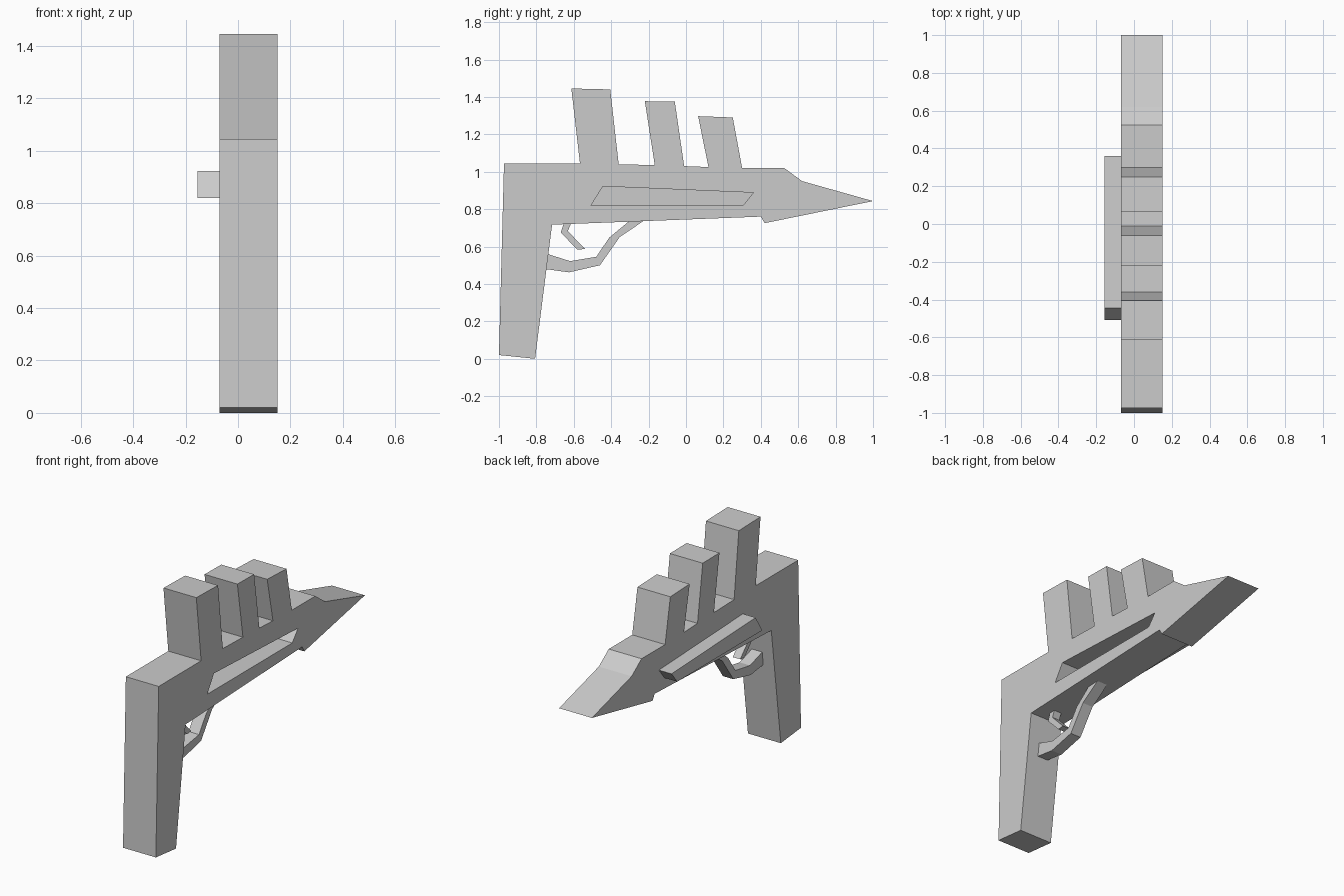
import bpy
import bmesh

if "Cube" in bpy.data.objects:
    bpy.data.objects.remove(bpy.data.objects["Cube"])


def extrude_profile(name, points, x0, x1):
    """Solid made from a (y, z) outline swept from x0 to x1."""
    bm = bmesh.new()
    face = bm.faces.new([bm.verts.new((x0, y, z)) for y, z in points])
    swept = bmesh.ops.extrude_face_region(bm, geom=[face])["geom"]
    moved = [v for v in swept if isinstance(v, bmesh.types.BMVert)]
    bmesh.ops.translate(bm, verts=moved, vec=(x1 - x0, 0, 0))
    bmesh.ops.recalc_face_normals(bm, faces=bm.faces)
    mesh = bpy.data.meshes.new(name)
    bm.to_mesh(mesh)
    bm.free()
    obj = bpy.data.objects.new(name, mesh)
    bpy.context.collection.objects.link(obj)
    return obj


LEFT, RIGHT = -0.07, 0.15
MID = (LEFT + RIGHT) / 2

# Grip, barrel, wedge nose and the three leaning fins in one outline
body = extrude_profile("body", [
    (-1.0, 0.02), (-0.807, 0.0), (-0.716, 0.717), (0.40, 0.76), (0.42, 0.725),
    (1.0, 0.843), (0.62, 0.95), (0.525, 1.02),
    (0.30, 1.02), (0.25, 1.29), (0.065, 1.297), (0.12, 1.025),
    (-0.01, 1.03), (-0.06, 1.375), (-0.22, 1.377), (-0.167, 1.035),
    (-0.36, 1.04), (-0.405, 1.44), (-0.613, 1.445), (-0.567, 1.045),
    (-0.973, 1.045)], LEFT, RIGHT)

# Slot recessed into the right side, with a matching rail on the left side
slot = [(-0.508, 0.82), (0.305, 0.82), (0.36, 0.888), (-0.444, 0.922)]
cutter = extrude_profile("slot_cutter", slot, LEFT + 0.01, RIGHT + 0.1)
cutter.hide_render = True
cutter.hide_viewport = True
cut = body.modifiers.new("slot", "BOOLEAN")
cut.operation = "DIFFERENCE"
cut.solver = "EXACT"
cut.object = cutter
extrude_profile("side_rail", slot, -0.155, LEFT)

# Trigger guard
extrude_profile("trigger_guard", [
    (-0.755, 0.48), (-0.625, 0.462), (-0.46, 0.50), (-0.355, 0.65),
    (-0.225, 0.738), (-0.305, 0.735), (-0.41, 0.648), (-0.48, 0.545),
    (-0.62, 0.522), (-0.74, 0.56)], MID - 0.035, MID + 0.035)

# Trigger
extrude_profile("trigger", [
    (-0.655, 0.72), (-0.67, 0.675), (-0.58, 0.583), (-0.54, 0.587),
    (-0.632, 0.683), (-0.615, 0.722)], MID - 0.025, MID + 0.025)
